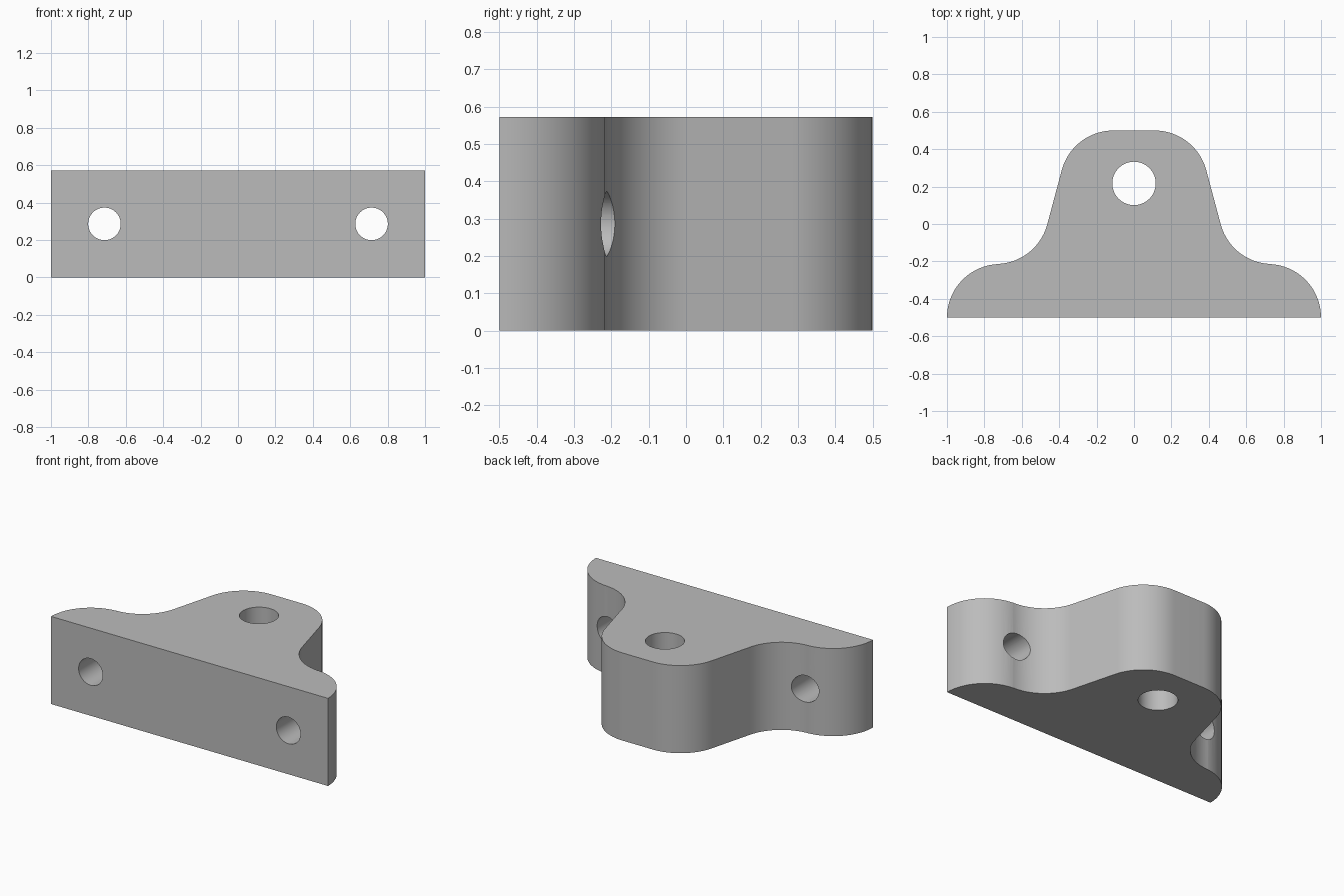
import bpy, bmesh
from math import radians, sin, cos, pi
from mathutils import Matrix, Vector

cube = bpy.data.objects.get("Cube")
if cube:
    bpy.data.objects.remove(cube, do_unlink=True)

HEIGHT = 0.572
R = 0.286        # shared radius of the rounded profile corners
FLANK = 15       # lean of the sloping flanks, in degrees

grey = bpy.data.materials.new("plain grey")
grey.use_nodes = True
grey.diffuse_color = (0.5, 0.5, 0.5, 1)
grey.node_tree.nodes["Principled BSDF"].inputs["Base Color"].default_value = grey.diffuse_color


def make_object(name, bm):
    bmesh.ops.recalc_face_normals(bm, faces=bm.faces)
    mesh = bpy.data.meshes.new(name)
    bm.to_mesh(mesh)
    bm.free()
    mesh.materials.append(grey)
    obj = bpy.data.objects.new(name, mesh)
    bpy.context.collection.objects.link(obj)
    return obj


def arc(cx, cy, start, end, steps=20):
    angles = [radians(start + (end - start) * i / steps) for i in range(steps + 1)]
    return [(cx + R * cos(a), cy + R * sin(a)) for a in angles]


def hole_cutter(center, radius, length, rotation):
    bm = bmesh.new()
    bmesh.ops.create_cone(bm, cap_ends=True, segments=64, radius1=radius,
                          radius2=radius, depth=length,
                          matrix=Matrix.Translation(center) @ rotation)
    cutter = make_object("hole_cutter", bm)
    cutter.hide_render = True
    return cutter


# Bracket body: foot, concave fillet and rounded head, mirrored and extruded
half = (arc(0.714, -0.5, 0, 90)
        + arc(0.74, 0.072, 270, 180 + FLANK)
        + arc(0.11, 0.214, FLANK, 90))
outline = half + [(-x, y) for x, y in reversed(half)]
bm = bmesh.new()
base = bm.faces.new([bm.verts.new((x, y, 0)) for x, y in outline])
top = bmesh.ops.extrude_face_region(bm, geom=[base])["geom"]
bmesh.ops.translate(bm, vec=Vector((0, 0, HEIGHT)),
                    verts=[v for v in top if isinstance(v, bmesh.types.BMVert)])
body = make_object("bracket_body", bm)

# Vertical pivot hole and two mounting holes through the feet
along_y = Matrix.Rotation(pi / 2, 4, "X")
cutters = [hole_cutter((0, 0.217, HEIGHT / 2), 0.116, 2, Matrix.Identity(4))]
for side in (-1, 1):
    cutters.append(hole_cutter((side * 0.714, 0, HEIGHT / 2), 0.087, 2, along_y))

bpy.ops.object.select_all(action="DESELECT")
bpy.context.view_layer.objects.active = body
body.select_set(True)
for cutter in cutters:
    cut = body.modifiers.new("hole", "BOOLEAN")
    cut.operation = "DIFFERENCE"
    cut.solver = "EXACT"
    cut.object = cutter
    bpy.ops.object.modifier_apply(modifier=cut.name)
    bpy.data.objects.remove(cutter, do_unlink=True)

# Smooth curved walls with crisp rims
bpy.ops.object.shade_smooth_by_angle(angle=radians(30))
